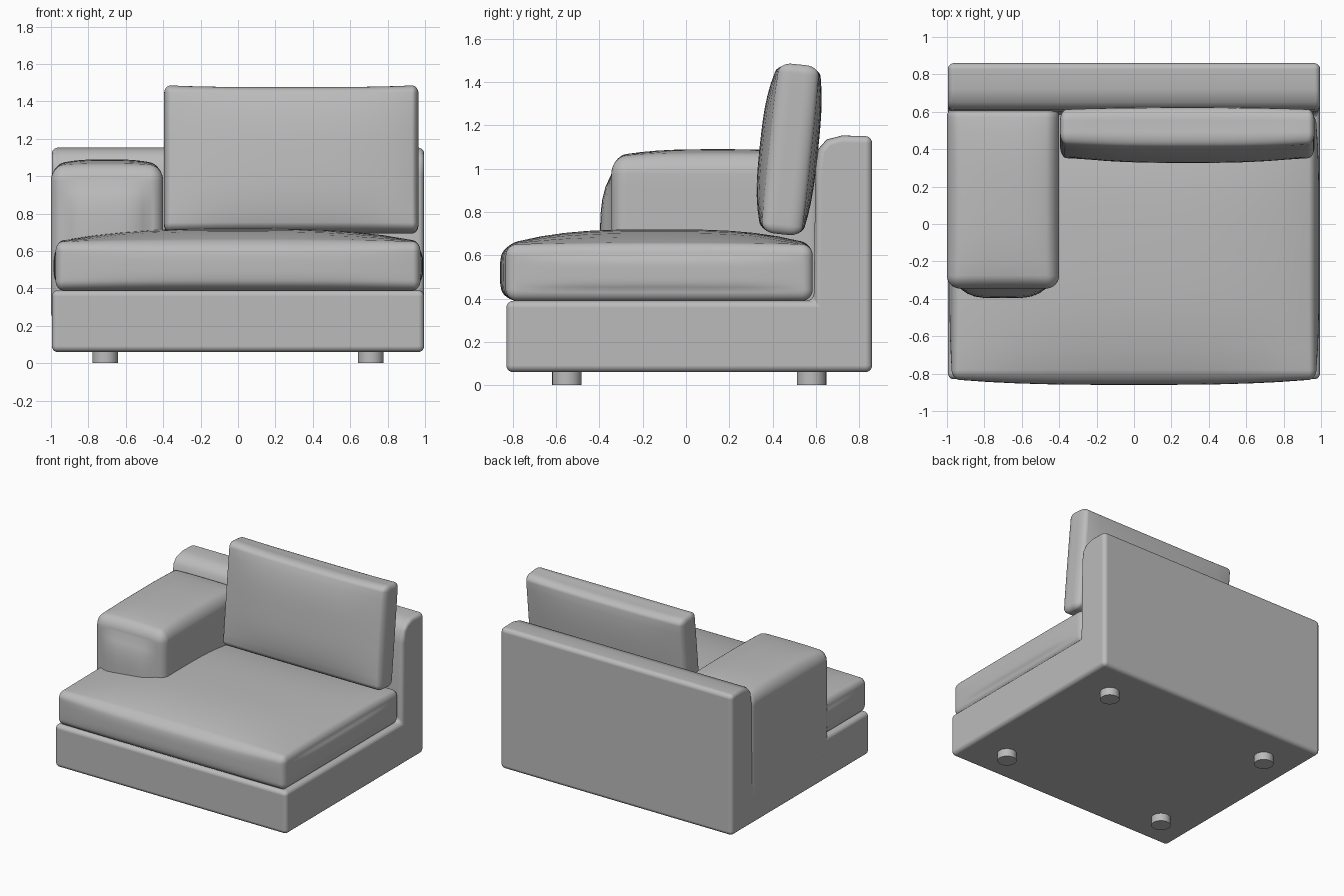
import bpy, bmesh, math
from mathutils import Vector, Matrix

if "Cube" in bpy.data.objects:
    bpy.data.objects.remove(bpy.data.objects["Cube"])

grey = bpy.data.materials.new("soft_grey")
grey.use_nodes = True
colour = (0.5, 0.5, 0.5, 1)
grey.diffuse_color = colour
grey.node_tree.nodes["Principled BSDF"].inputs["Base Color"].default_value = colour

FLAT = 0.6  # share of each side that lies between the rounded edges


def finish(bm, name):
    bmesh.ops.recalc_face_normals(bm, faces=bm.faces)
    mesh = bpy.data.meshes.new(name)
    bm.to_mesh(mesh)
    bm.free()
    mesh.materials.append(grey)
    obj = bpy.data.objects.new(name, mesh)
    bpy.context.collection.objects.link(obj)
    bpy.ops.object.select_all(action="DESELECT")
    obj.select_set(True)
    bpy.context.view_layer.objects.active = obj
    bpy.ops.object.shade_smooth_by_angle(angle=math.radians(35))
    return obj


def soft_box(name, lo, hi, radius, crowns=(), panels=(), turn=0):
    """Rounded box; crowns swell a whole side, panels swell only its flat field.
    Each swelling is (axis, sign, amount)."""
    bm = bmesh.new()
    bmesh.ops.create_cube(bm, size=2)
    bmesh.ops.subdivide_edges(bm, edges=bm.edges[:], cuts=19, use_grid_fill=True)
    centre = (Vector(lo) + Vector(hi)) / 2
    half = (Vector(hi) - Vector(lo)) / 2
    for v in bm.verts:
        s = v.co.copy()
        inner, out = Vector(), Vector()
        for a in range(3):
            t = abs(s[a])
            sign = math.copysign(1, s[a])
            inner[a] = sign * min(t / FLAT, 1) * (half[a] - radius[a])
            out[a] = sign * math.tan(max(0, t - FLAT) / (1 - FLAT) * math.pi / 4)
        out.normalize()
        p = inner + Vector(out[a] * radius[a] for a in range(3))
        rel = Vector(min(1, abs(p[a] / half[a])) for a in range(3))
        move = Vector()
        for axis, sign, amount in crowns:
            b, c = [a for a in range(3) if a != axis]
            weight = max(0, sign * p[axis] / half[axis])
            move[axis] += sign * amount * weight * (1 - rel[b] ** 3) * (1 - rel[c] ** 3)
        for axis, sign, amount in panels:
            b, c = [a for a in range(3) if a != axis]
            if sign * s[axis] > 0.999:
                u, w = (min(1, abs(s[a]) / FLAT) for a in (b, c))
                move[axis] += sign * amount * (1 - u ** 4) * (1 - w ** 4)
        v.co = p + move
    bm.transform(Matrix.Translation(centre) @ Matrix.Rotation(turn, 4, "X"))
    return finish(bm, name)


# Base and backrest: one L-shaped side profile drawn across the width
profile = [(-0.83, 0.06), (0.86, 0.06), (0.86, 1.15), (0.72, 1.153),
           (0.65, 1.135), (0.61, 1.09), (0.598, 1.0), (0.59, 0.39), (-0.83, 0.39)]
bm = bmesh.new()
side = bm.faces.new([bm.verts.new((-0.995, y, z)) for y, z in profile])
ext = bmesh.ops.extrude_face_region(bm, geom=[side])
bmesh.ops.translate(bm, vec=(1.99, 0, 0),
                    verts=[g for g in ext["geom"] if isinstance(g, bmesh.types.BMVert)])
frame = finish(bm, "base_and_back")
bevel = frame.modifiers.new("soft_edges", "BEVEL")
bevel.width = 0.032
bevel.segments = 5
bevel.limit_method = "ANGLE"
bevel.angle_limit = math.radians(50)
bevel.harden_normals = True

# Arm on the right side, with a swollen front panel
soft_box("right_arm", (-1.0, -0.345, 0.2), (-0.4, 0.64, 1.055), (0.07, 0.07, 0.08),
         crowns=[(2, 1, 0.035)], panels=[(1, -1, 0.052)])

# Seat cushion with a domed top and padded sides
soft_box("seat_cushion", (-0.975, -0.83, 0.39), (0.975, 0.585, 0.65), (0.04, 0.05, 0.05),
         crowns=[(2, 1, 0.07), (1, -1, 0.03)], panels=[(0, 1, 0.015), (0, -1, 0.012)])

# Loose back cushion leaning on the backrest
soft_box("back_cushion", (-0.395, 0.39, 0.695), (0.965, 0.575, 1.485), (0.035, 0.06, 0.045),
         crowns=[(1, -1, 0.05), (1, 1, 0.035), (2, 1, -0.012)], turn=math.radians(-6))

# Four short round feet
for x, x_name in ((-0.71, "right"), (0.71, "left")):
    for y, y_name in ((-0.55, "front"), (0.58, "back")):
        bm = bmesh.new()
        bmesh.ops.create_cone(bm, cap_ends=True, segments=32, radius1=0.068, radius2=0.068,
                              depth=0.08, matrix=Matrix.Translation((x, y, 0.04)))
        finish(bm, f"{y_name}_{x_name}_foot")
